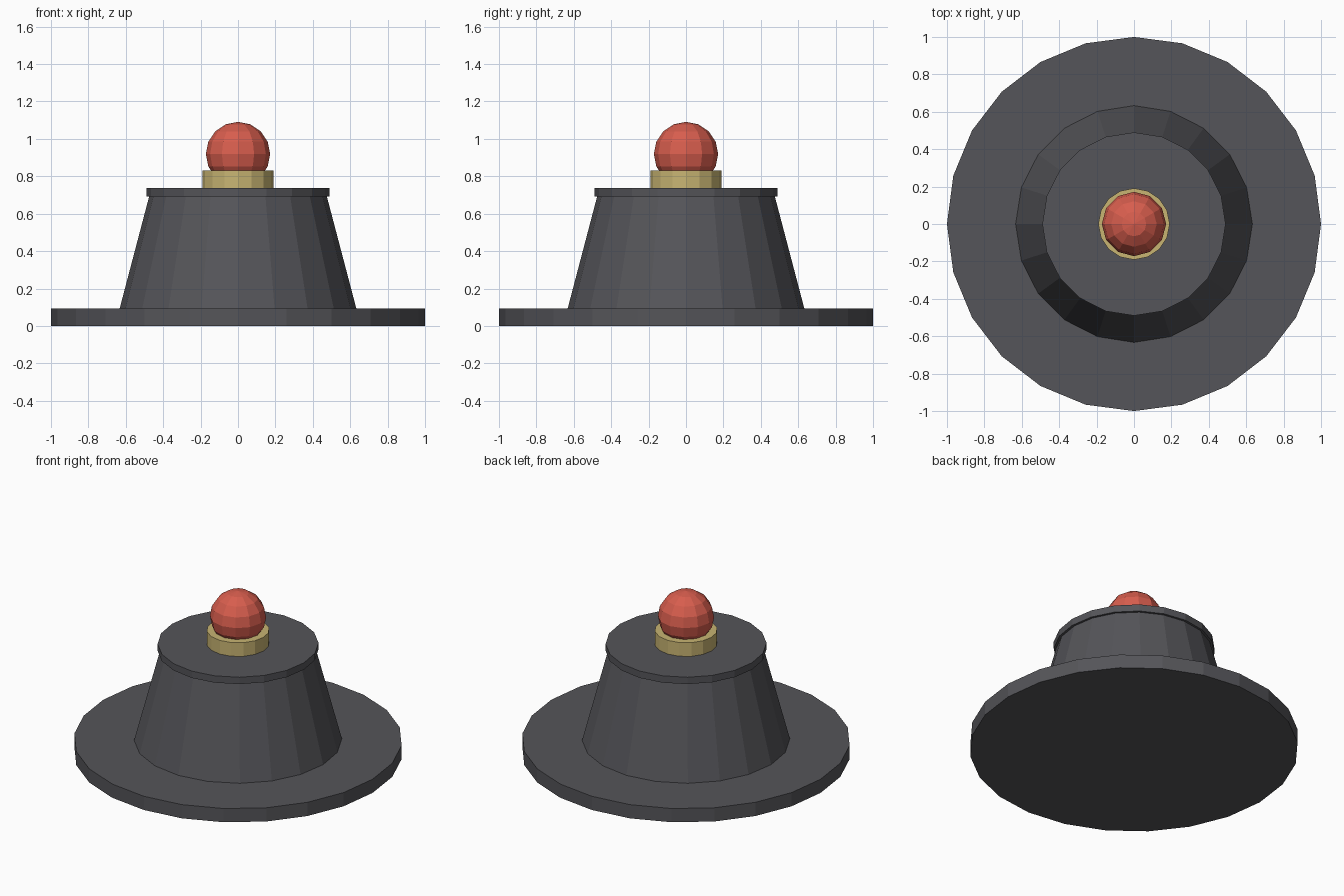
import bpy

if "Cube" in bpy.data.objects:
    bpy.data.objects.remove(bpy.data.objects["Cube"])

def material(name, rgb):
    m = bpy.data.materials.new(name)
    m.diffuse_color = (*rgb, 1)
    m.use_nodes = True
    m.node_tree.nodes["Principled BSDF"].inputs["Base Color"].default_value = m.diffuse_color
    return m

charcoal = material("charcoal", (0.09, 0.09, 0.1))
brass = material("brass", (0.58, 0.46, 0.17))
red = material("red", (0.68, 0.11, 0.075))

def finish(name, mat):
    ob = bpy.context.object
    ob.name = ob.data.name = name
    ob.data.materials.append(mat)

def drum(name, sides, r_bottom, r_top, z0, z1, mat):
    """Upright faceted cylinder or frustum between two heights."""
    bpy.ops.mesh.primitive_cone_add(vertices=sides, radius1=r_bottom, radius2=r_top,
                                    depth=z1 - z0, location=(0, 0, (z0 + z1) / 2))
    finish(name, mat)

# Wide base, tapered body and top plate
drum("base_disc", 24, 1.0, 1.0, 0.0, 0.092, charcoal)
drum("tapered_body", 20, 0.633, 0.475, 0.092, 0.692, charcoal)
drum("top_plate", 20, 0.49, 0.49, 0.692, 0.738, charcoal)

# Collar holding the ball
drum("collar", 16, 0.191, 0.191, 0.738, 0.83, brass)

# Low-poly ball
bpy.ops.mesh.primitive_uv_sphere_add(segments=12, ring_count=8, radius=0.172,
                                     location=(0, 0, 0.919))
finish("ball", red)
